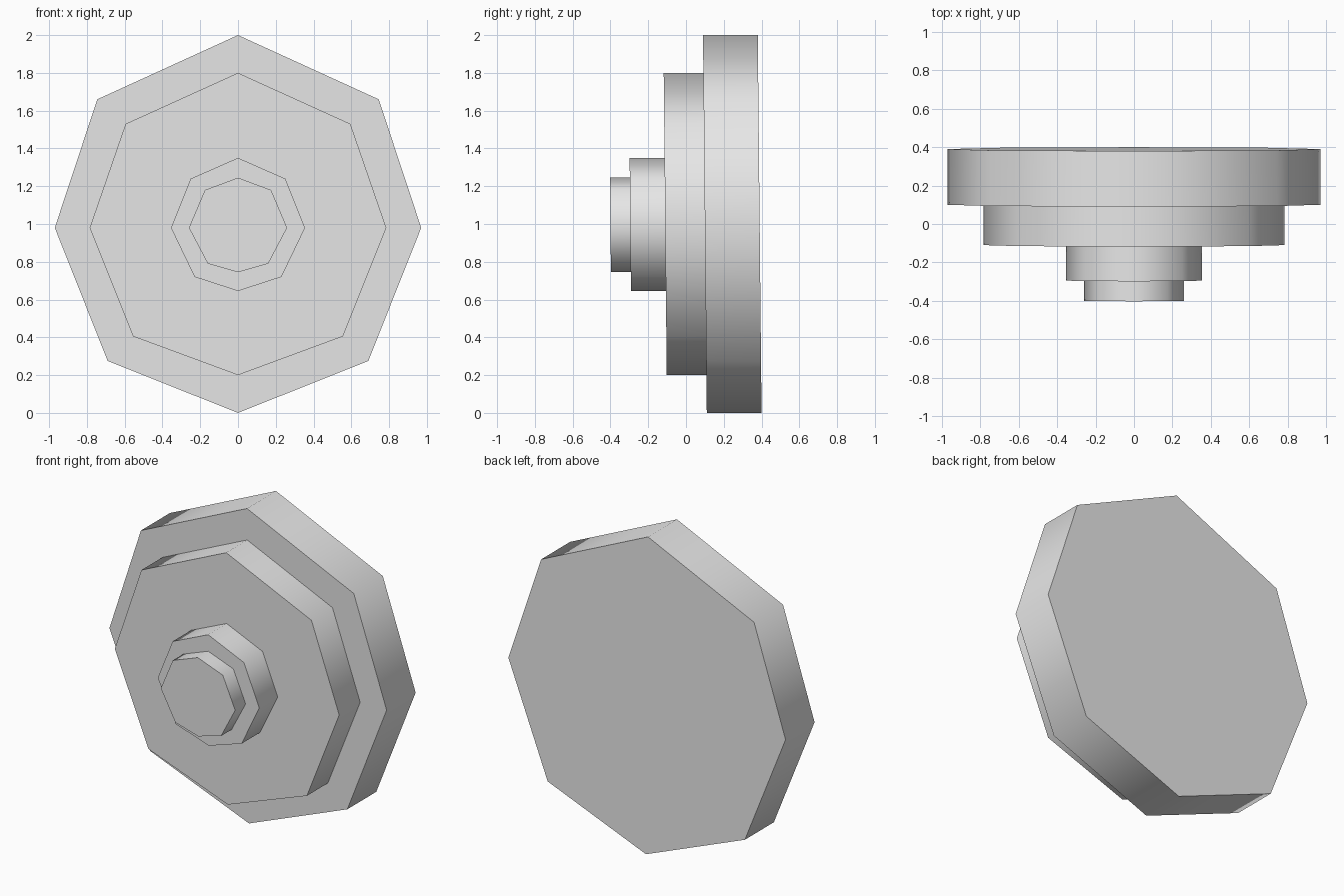
import bpy
import bmesh
from math import radians

cube = bpy.data.objects.get("Cube")
if cube:
    bpy.data.objects.remove(cube, do_unlink=True)

grey = bpy.data.materials.new("light_grey")
grey.use_nodes = True
colour = (0.8, 0.8, 0.8, 1)
grey.diffuse_color = colour
grey.node_tree.nodes["Principled BSDF"].inputs["Base Color"].default_value = colour


def disc(name, half, front, back):
    """Eight-sided disc from the right half of its outline, leaning very slightly."""
    outline = half + [(-x, z) for x, z in half[-2:0:-1]]
    bm = bmesh.new()
    verts = [bm.verts.new((x, front + 0.01 * (1 - z), z)) for x, z in outline]
    face = bm.faces.new(verts)
    extruded = bmesh.ops.extrude_face_region(bm, geom=[face], use_keep_orig=True)
    moved = [v for v in extruded["geom"] if isinstance(v, bmesh.types.BMVert)]
    bmesh.ops.translate(bm, verts=moved, vec=(0, back - front, 0))
    bmesh.ops.recalc_face_normals(bm, faces=bm.faces)
    mesh = bpy.data.meshes.new(name)
    bm.to_mesh(mesh)
    bm.free()
    mesh.materials.append(grey)
    obj = bpy.data.objects.new(name, mesh)
    bpy.context.collection.objects.link(obj)
    # Rounded-looking rim, crisp cap edges
    bpy.ops.object.select_all(action="DESELECT")
    obj.select_set(True)
    bpy.context.view_layer.objects.active = obj
    bpy.ops.object.shade_smooth_by_angle(angle=radians(60))


# Stepped discs, from the wide back plate to the small front knob
disc("back_plate", [(0, 2), (0.745, 1.66), (0.97, 0.98), (0.69, 0.275), (0, 0)], 0.10, 0.39)
disc("middle_plate", [(0, 1.8), (0.595, 1.53), (0.785, 0.98), (0.555, 0.405), (0, 0.2)], -0.11, 0.12)
disc("hub", [(0, 1.35), (0.25, 1.24), (0.355, 0.98), (0.23, 0.72), (0, 0.645)], -0.295, -0.09)
disc("front_knob", [(0, 1.245), (0.175, 1.18), (0.26, 0.98), (0.16, 0.79), (0, 0.745)], -0.40, -0.28)
